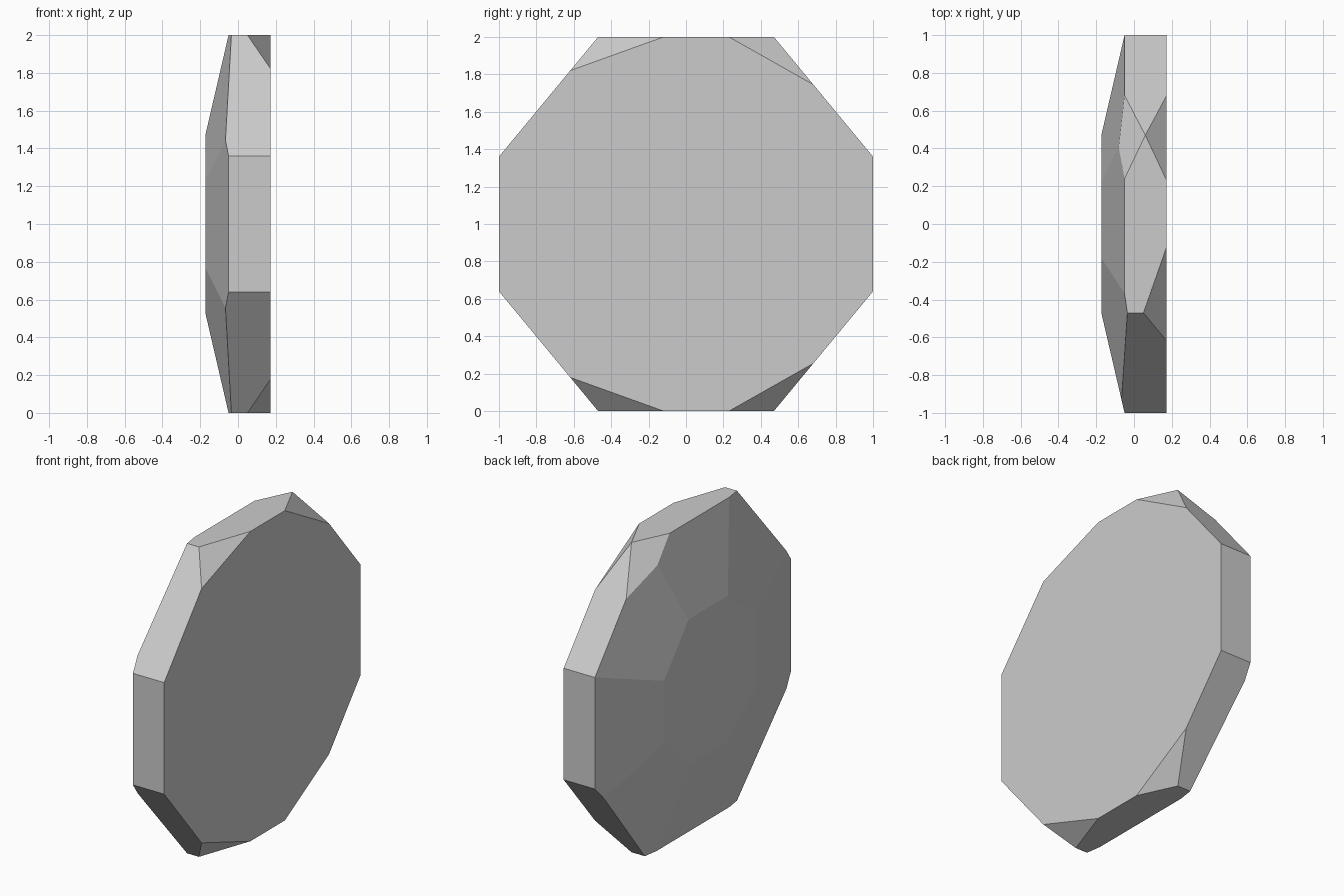
import bpy
import bmesh
from mathutils import Vector

cube = bpy.data.objects.get("Cube")
if cube:
    bpy.data.objects.remove(cube, do_unlink=True)

HALF = 0.173      # half thickness
RIM = -0.05       # where the chamfer starts on the -x side
INNER = 0.47      # size of the small face relative to the outline
W, C = 0.36, 0.47
CENTRE = Vector((0, 0, 1))

# Octagonal slab, built around the origin
outline = [(1, -W), (1, W), (C, 1), (-C, 1), (-1, W), (-1, -W), (-C, -1), (C, -1)]
bm = bmesh.new()
face = bm.faces.new([bm.verts.new((HALF, y, z)) for y, z in outline])
slab = bmesh.ops.extrude_face_region(bm, geom=[face])
new_verts = [v for v in slab["geom"] if isinstance(v, bmesh.types.BMVert)]
bmesh.ops.translate(bm, verts=new_verts, vec=(-2 * HALF, 0, 0))
bmesh.ops.recalc_face_normals(bm, faces=bm.faces)


def cut(a, b, c):
    """Slice off everything beyond the plane through three points."""
    a, b, c = Vector(a), Vector(b), Vector(c)
    normal = (b - a).cross(c - a).normalized()
    if normal.dot(a) < 0:
        normal.negate()
    geom = bm.verts[:] + bm.edges[:] + bm.faces[:]
    res = bmesh.ops.bisect_plane(bm, geom=geom, dist=1e-5, plane_co=a,
                                 plane_no=normal, clear_outer=True)
    edges = [e for e in res["geom_cut"] if isinstance(e, bmesh.types.BMEdge)]
    if edges:
        bmesh.ops.contextual_create(bm, geom=edges)


# Straight chamfers on the -x side
for s in (-1, 1):
    cut((RIM, s, -W), (RIM, s, W), (-HALF, s * INNER, 0))
    cut((RIM, -C, s), (RIM, C, s), (-HALF, 0, s * INNER))

# Diagonal chamfers: one regular, three slightly tilted
cut((RIM, 1, W), (RIM, C, 1), (-HALF, INNER, W * INNER))
for sy, sz in ((-1, 1), (-1, -1), (1, -1)):
    cut((-HALF, sy * 0.47, sz * 0.23), (-HALF, sy * 0.18, sz * 0.47),
        (-0.035, sy * C, sz))

# Corner facets on the +x side
for sz in (-1, 1):
    cut((0.05, -C, sz), (HALF, -0.12, sz), (HALF, -0.62, sz * 0.82))
    cut((0.06, C, sz), (HALF, 0.23, sz), (HALF, 0.69, sz * 0.74))

# Single corner facet on the -x side
cut((0.06, C, 1), (RIM, 0.24, 1), (RIM, 0.69, 0.74))

bmesh.ops.translate(bm, verts=bm.verts, vec=CENTRE)
bmesh.ops.recalc_face_normals(bm, faces=bm.faces)

mesh = bpy.data.meshes.new("faceted_disc")
bm.to_mesh(mesh)
bm.free()

# Plain grey
grey = bpy.data.materials.new("light_grey")
grey.use_nodes = True
colour = (0.6, 0.6, 0.6, 1)
grey.diffuse_color = colour
grey.node_tree.nodes["Principled BSDF"].inputs["Base Color"].default_value = colour
mesh.materials.append(grey)

disc = bpy.data.objects.new("faceted_disc", mesh)
bpy.context.scene.collection.objects.link(disc)
